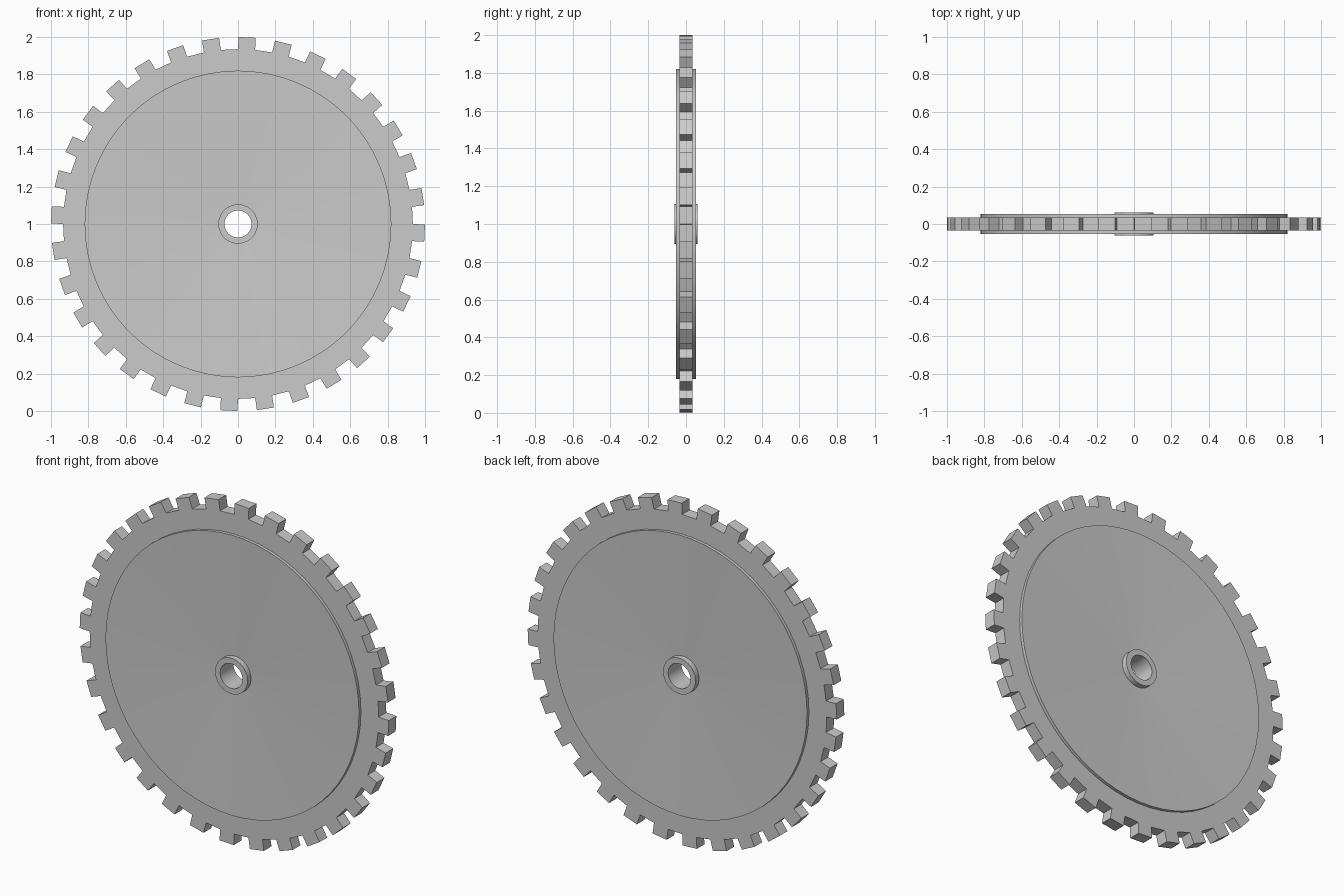
import bpy, bmesh
from math import sin, cos, tau, radians

if "Cube" in bpy.data.objects:
    bpy.data.objects.remove(bpy.data.objects["Cube"])

SEGMENTS = 64          # 32 teeth and 32 gaps
ROOT_RADIUS = 0.935
TOOTH_HEIGHT = 0.065

# Half cross-section (radius, half thickness): bore, hub, dished web, raised step, rim
half = [(0.072, 0.062), (0.105, 0.062), (0.105, 0.03),
        (0.82, 0.053), (0.82, 0.035), (ROOT_RADIUS, 0.035)]
profile = [(r, -y) for r, y in half] + list(reversed(half))

bm = bmesh.new()

# Wheel body: closed profile turned around the y axis
rings = []
for i in range(SEGMENTS):
    a = tau * i / SEGMENTS
    rings.append([bm.verts.new((r * sin(a), y, 1 + r * cos(a))) for r, y in profile])

rim_faces = []
n = len(profile)
for i in range(SEGMENTS):
    a, b = rings[i], rings[(i + 1) % SEGMENTS]
    for j in range(n):
        k = (j + 1) % n
        face = bm.faces.new((a[j], a[k], b[k], b[j]))
        if j == len(half) - 1:
            rim_faces.append(face)
bmesh.ops.recalc_face_normals(bm, faces=bm.faces[:])

# Teeth: every other rim face pushed straight out
for face in rim_faces[::2]:
    push = face.normal * TOOTH_HEIGHT
    result = bmesh.ops.extrude_face_region(bm, geom=[face])
    verts = [g for g in result["geom"] if isinstance(g, bmesh.types.BMVert)]
    bmesh.ops.translate(bm, verts=verts, vec=push)
    if face.is_valid:
        bm.faces.remove(face)
bmesh.ops.recalc_face_normals(bm, faces=bm.faces[:])

mesh = bpy.data.meshes.new("gear_wheel")
bm.to_mesh(mesh)
bm.free()
gear = bpy.data.objects.new("gear_wheel", mesh)
bpy.context.collection.objects.link(gear)

# Smooth round surfaces, sharp edges elsewhere
bpy.context.view_layer.objects.active = gear
gear.select_set(True)
bpy.ops.object.shade_smooth_by_angle(angle=radians(30))
